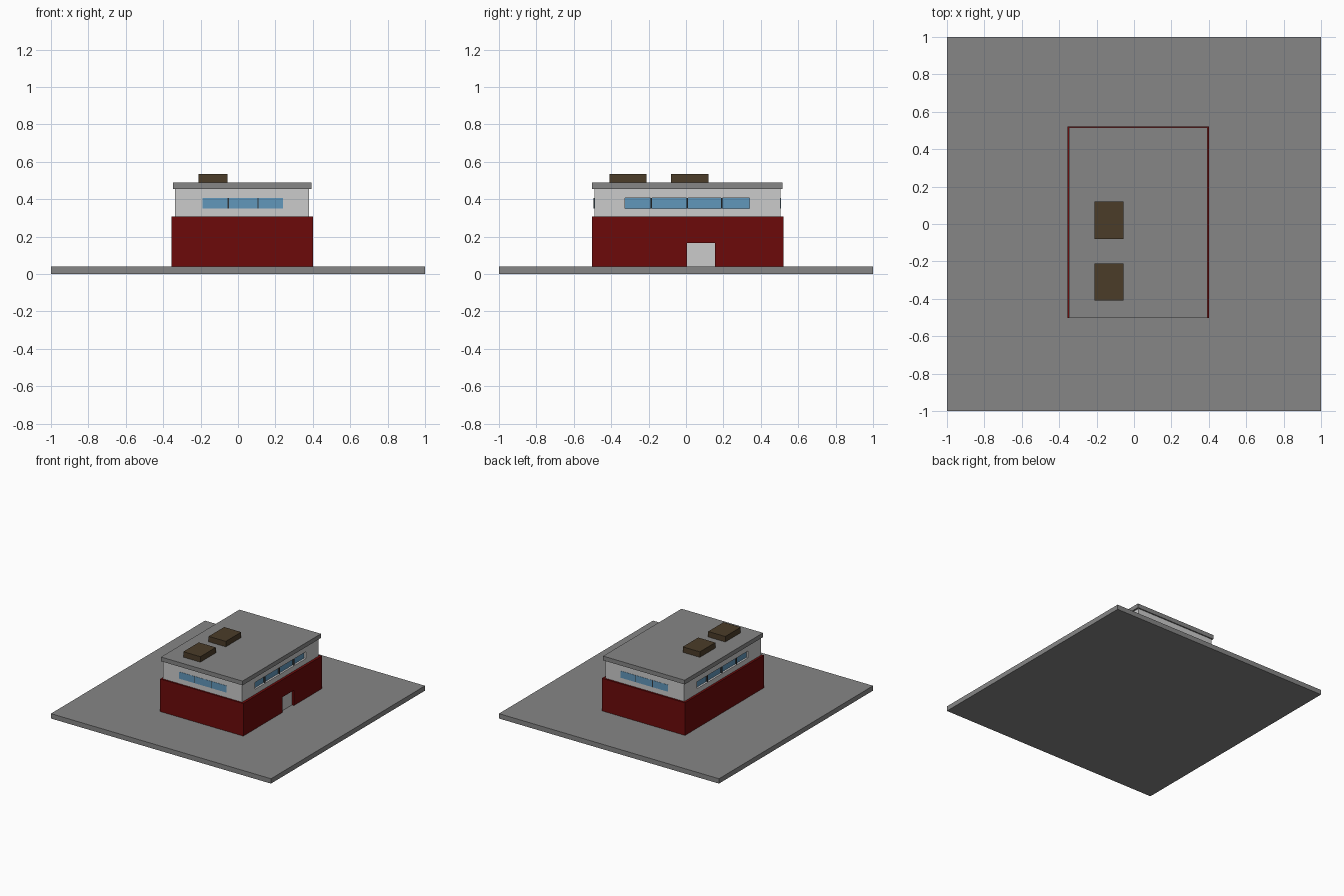
import bpy

if "Cube" in bpy.data.objects:
    bpy.data.objects.remove(bpy.data.objects["Cube"])


def material(name, rgb):
    m = bpy.data.materials.new(name)
    m.diffuse_color = (*rgb, 1)
    m.use_nodes = True
    m.node_tree.nodes["Principled BSDF"].inputs["Base Color"].default_value = m.diffuse_color
    return m


RED = material("red", (0.15, 0.003, 0.003))
GREY = material("dark grey", (0.24, 0.24, 0.24))
GLASS = material("glass blue", (0.12, 0.31, 0.50))
BROWN = material("brown", (0.07, 0.045, 0.022))
DARK = material("mullion", (0.03, 0.035, 0.04))


def box(name, x, y, z, mat=None):
    """Box from (min, max) pairs."""
    bpy.ops.mesh.primitive_cube_add(size=1)
    o = bpy.context.object
    o.name = name
    o.location = [(a + b) / 2 for a, b in (x, y, z)]
    o.scale = [b - a for a, b in (x, y, z)]
    bpy.ops.object.transform_apply(location=True, rotation=False, scale=True)
    if mat:
        o.data.materials.append(mat)
    return o


def cut(target, x, y, z):
    c = box("cutter", x, y, z)
    m = target.modifiers.new("cut", 'BOOLEAN')
    m.object, m.operation, m.solver = c, 'DIFFERENCE', 'EXACT'
    bpy.context.view_layer.objects.active = target
    bpy.ops.object.modifier_apply(modifier=m.name)
    bpy.data.objects.remove(c)


# Ground slab, lower storey, upper storey and roof
box("ground_slab", (-1, 1), (-1, 1), (0, 0.04), GREY)
lower = box("lower_walls", (-0.355, 0.40), (-0.503, 0.52), (0.038, 0.308), RED)
upper = box("upper_walls", (-0.337, 0.38), (-0.49, 0.505), (0.30, 0.457))
box("roof", (-0.348, 0.393), (-0.503, 0.515), (0.455, 0.49), GREY)

# Door recess on the right side
cut(lower, (0.38, 0.5), (0.005, 0.155), (0.0, 0.165))
box("door", (0.37, 0.382), (0.005, 0.155), (0.038, 0.165))

# Recessed long windows on both sides
Z = (0.35, 0.406)
for side, wall, s in (("right", 0.38, 1), ("left", -0.337, -1)):
    def span(a, b):
        return tuple(sorted((wall + s * a, wall + s * b)))
    cut(upper, span(-0.02, 0.05), (-0.325, 0.34), Z)
    box(side + "_glass", span(-0.025, -0.016), (-0.325, 0.34), Z, GLASS)
    for y in (-0.185, 0.006, 0.192):
        box(side + "_mullion", span(-0.02, -0.004), (y - 0.004, y + 0.004), Z, DARK)

# Flush three-pane windows on the front and back
for end, wall, s in (("front", -0.49, -1), ("back", 0.505, 1)):
    def span(a, b):
        return tuple(sorted((wall + s * a, wall + s * b)))
    box(end + "_glass", (-0.19, 0.24), span(-0.01, 0.002), Z, GLASS)
    for x in (-0.052, 0.106):
        box(end + "_mullion", (x - 0.003, x + 0.003), span(-0.01, 0.004), Z, DARK)

# Rooftop units
for y in (-0.41, -0.08):
    box("roof_unit", (-0.21, -0.055), (y, y + 0.2), (0.488, 0.535), BROWN)
